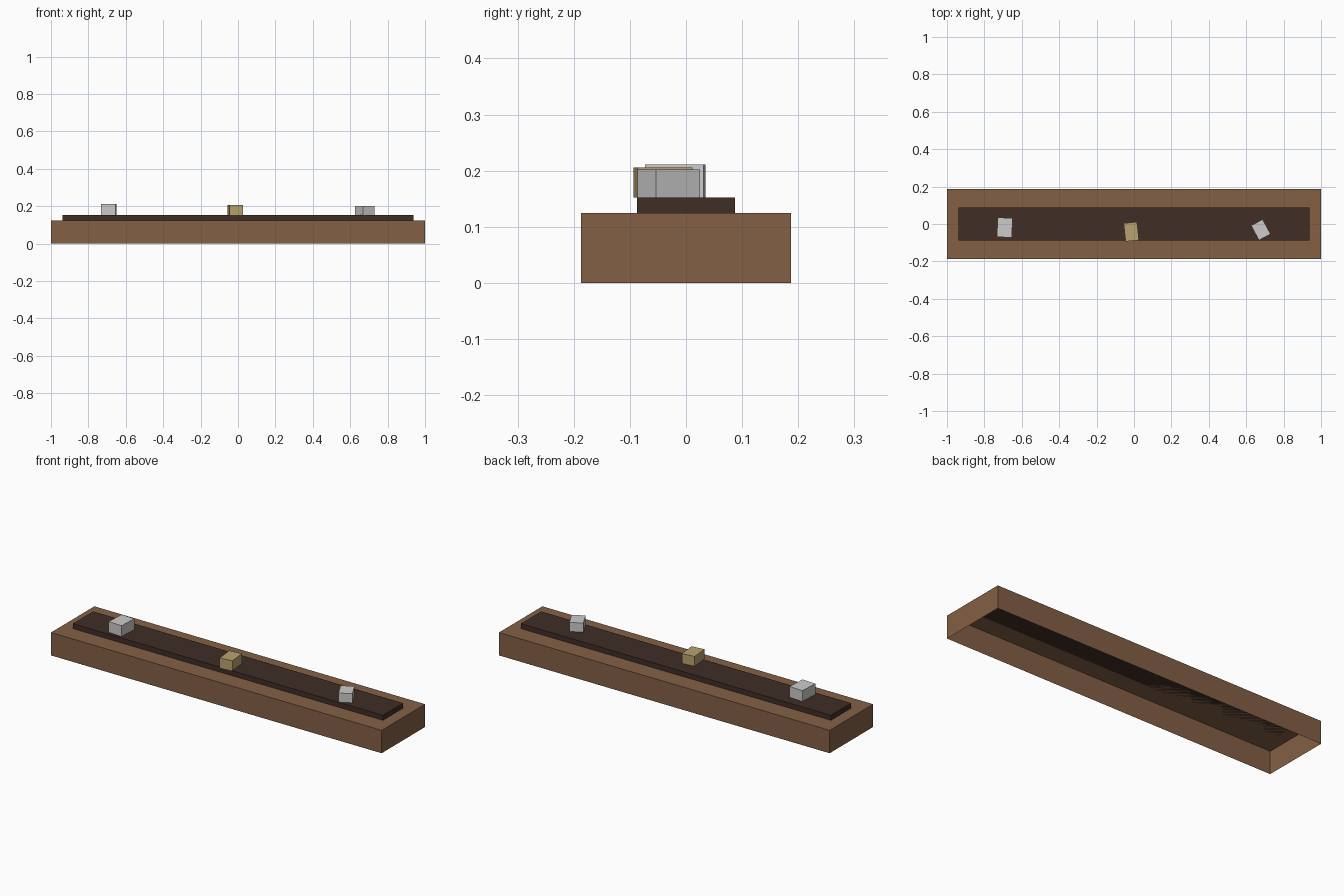
import bpy
import bmesh
from math import radians

cube = bpy.data.objects.get("Cube")
if cube:
    bpy.data.objects.remove(cube, do_unlink=True)


def material(name, color):
    m = bpy.data.materials.new(name)
    m.use_nodes = True
    m.diffuse_color = (*color, 1)
    m.node_tree.nodes["Principled BSDF"].inputs["Base Color"].default_value = (*color, 1)
    return m


def box(name, size, center, bottom, mat, turn=0, open_bottom=False):
    """Flat-sided box resting at a height, turned about z."""
    bm = bmesh.new()
    bmesh.ops.create_cube(bm, size=1)
    for v in bm.verts:
        v.co = [(v.co.x * size[0]), v.co.y * size[1], (v.co.z + 0.5) * size[2]]
    if open_bottom:
        bm.normal_update()
        under = [f for f in bm.faces if f.normal.z < -0.5]
        bmesh.ops.delete(bm, geom=under, context="FACES_ONLY")
    mesh = bpy.data.meshes.new(name)
    bm.to_mesh(mesh)
    bm.free()
    mesh.materials.append(mat)
    obj = bpy.data.objects.new(name, mesh)
    obj.location = (*center, bottom)
    obj.rotation_euler.z = radians(turn)
    bpy.context.collection.objects.link(obj)
    return obj


wood = material("brown wood", (0.23, 0.117, 0.059))
dark = material("dark brown", (0.05, 0.026, 0.019))
silver = material("light grey", (0.6, 0.6, 0.6))
gold = material("pale gold", (0.48, 0.36, 0.16))

# Hollow plinth, open underneath, with a raised runner on top
box("base", (2, 0.375, 0.125), (0, 0), 0, wood, open_bottom=True)
box("runner", (1.875, 0.175, 0.027), (0, 0), 0.125, dark)

# Three small blocks resting on the runner
box("right_block", (0.08, 0.104, 0.059), (-0.691, -0.019), 0.152, silver, turn=-3)
box("middle_block", (0.072, 0.098, 0.054), (-0.0145, -0.041), 0.152, gold, turn=6)
box("left_block", (0.07, 0.089, 0.05), (0.678, -0.031), 0.152, silver, turn=28)
